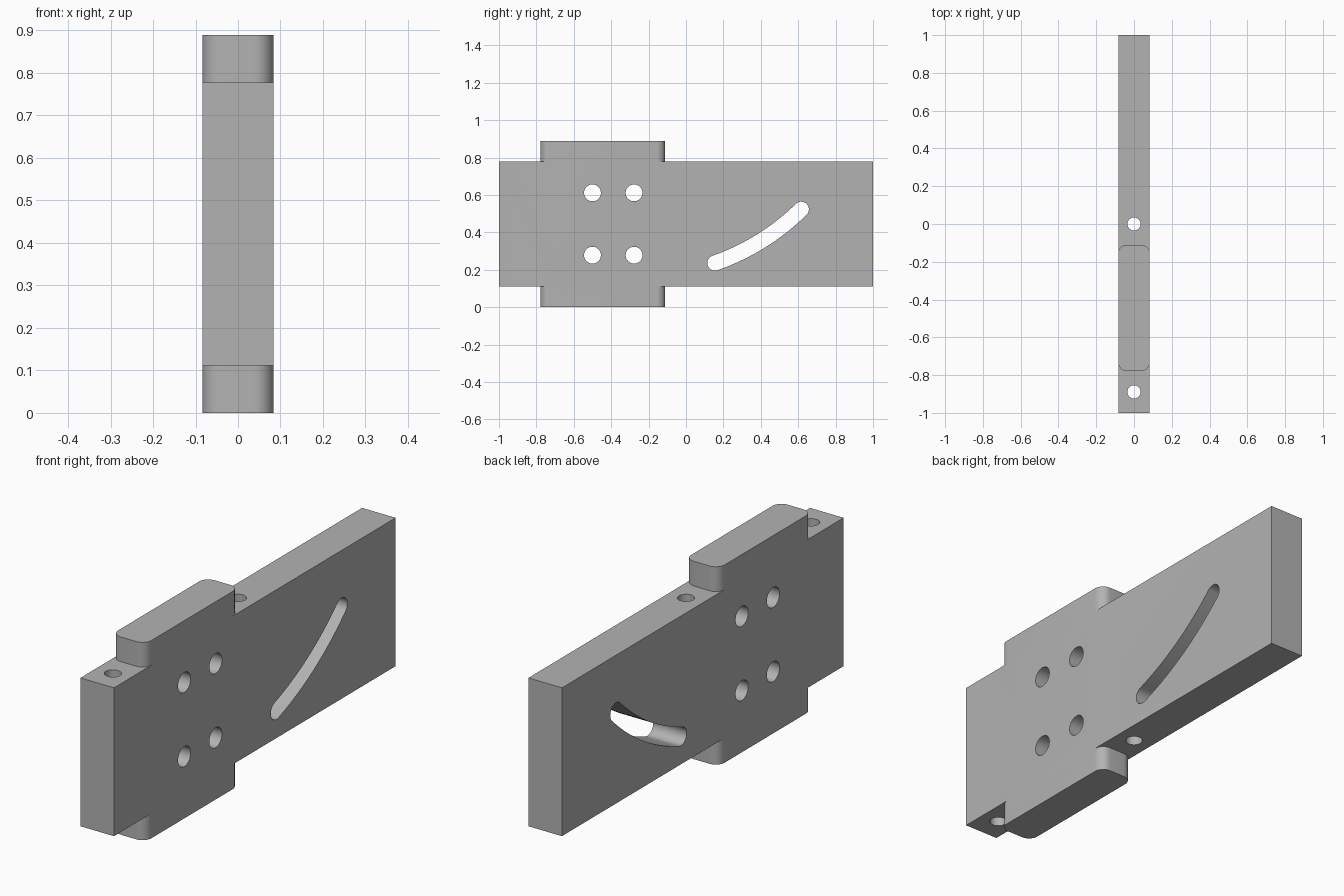
import bpy, bmesh
from math import sin, cos, pi, atan, atan2, hypot
from mathutils import Vector, Matrix

cube = bpy.data.objects.get("Cube")
if cube:
    bpy.data.objects.remove(cube, do_unlink=True)

HALF = 1 / 12            # half the plate thickness
Z0, Z1, TOP = 1 / 9, 7 / 9, 8 / 9

grey = bpy.data.materials.new("plain grey")
grey.use_nodes = True
colour = (0.45, 0.45, 0.45, 1)
grey.diffuse_color = colour
grey.node_tree.nodes["Principled BSDF"].inputs["Base Color"].default_value = colour


def prism(name, outline, vector):
    """Extrude a closed outline of 3D points along a vector."""
    bm = bmesh.new()
    face = bm.faces.new([bm.verts.new(p) for p in outline])
    new = bmesh.ops.extrude_face_region(bm, geom=[face])["geom"]
    bmesh.ops.translate(bm, vec=vector, verts=[v for v in new if isinstance(v, bmesh.types.BMVert)])
    bmesh.ops.recalc_face_normals(bm, faces=bm.faces)
    mesh = bpy.data.meshes.new(name)
    bm.to_mesh(mesh)
    bm.free()
    mesh.materials.append(grey)
    obj = bpy.data.objects.new(name, mesh)
    bpy.context.collection.objects.link(obj)
    return obj


def arc(cx, cy, r, a0, a1, n):
    return [(cx + r * cos(a0 + (a1 - a0) * i / n), cy + r * sin(a0 + (a1 - a0) * i / n))
            for i in range(n + 1)]


def combine(target, tool, operation):
    mod = target.modifiers.new(tool.name, "BOOLEAN")
    mod.operation, mod.solver, mod.object = operation, "EXACT", tool
    tool.hide_render = True
    bpy.context.view_layer.objects.active = target
    bpy.ops.object.modifier_apply(modifier=mod.name)
    bpy.data.objects.remove(tool, do_unlink=True)


# Long plate
plate = prism("slotted_plate", [(-HALF, -1, Z0), (HALF, -1, Z0), (HALF, 1, Z0), (-HALF, 1, Z0)],
              (0, 0, Z1 - Z0))

# Block with rounded upright corners that forms the upper and lower tabs
r, front, back = 0.045, -7 / 9, -1 / 9
outline = []
for k, (sx, y) in enumerate([(1, back - r), (-1, back - r), (-1, front + r), (1, front + r)]):
    outline += arc(sx * (HALF - r), y, r, k * pi / 2, (k + 1) * pi / 2, 10)
combine(plate, prism("tab_block", [(x, y, 0) for x, y in outline], (0, 0, TOP)), "UNION")

# Four cross holes
for y in (-0.5, -5 / 18):
    for z in (5 / 18, 11 / 18):
        ring = arc(y, z, 0.045, 0, 2 * pi, 40)[:-1]
        combine(plate, prism("cross_hole", [(-0.2, a, b) for a, b in ring], (0.4, 0, 0)), "DIFFERENCE")

# Two upright holes through the plate
for y in (-8 / 9, 0):
    ring = arc(0, y, 0.035, 0, 2 * pi, 40)[:-1]
    combine(plate, prism("upright_hole", [(a, b, -0.1) for a, b in ring], (0, 0, 1.1)), "DIFFERENCE")

# Curved slot: two concentric arcs joined by round ends
start, end, sag, w = Vector((0.155, 0.236)), Vector((0.616, 0.523)), 0.03, 0.041
chord = end - start
half = chord.length / 2
R = (half * half + sag * sag) / (2 * sag)
normal = Vector((-chord.y, chord.x)).normalized()
c = (start + end) / 2 + normal * (R - sag)
a0, a1 = (atan2(p.y - c.y, p.x - c.x) for p in (start, end))
slot = arc(c.x, c.y, R + w, a0, a1, 28)
slot += arc(end.x, end.y, w, a1, a1 + pi, 16)[1:]
slot += arc(c.x, c.y, R - w, a1, a0, 28)[1:]
slot += arc(start.x, start.y, w, a0 + pi, a0 + 2 * pi, 16)[1:-1]
combine(plate, prism("curved_slot", [(-0.2, a, b) for a, b in slot], (0.4, 0, 0)), "DIFFERENCE")

# Smooth the round walls and keep the edges crisp
bpy.ops.object.select_all(action="DESELECT")
plate.select_set(True)
bpy.context.view_layer.objects.active = plate
bpy.ops.object.shade_smooth_by_angle(angle=pi / 6)
